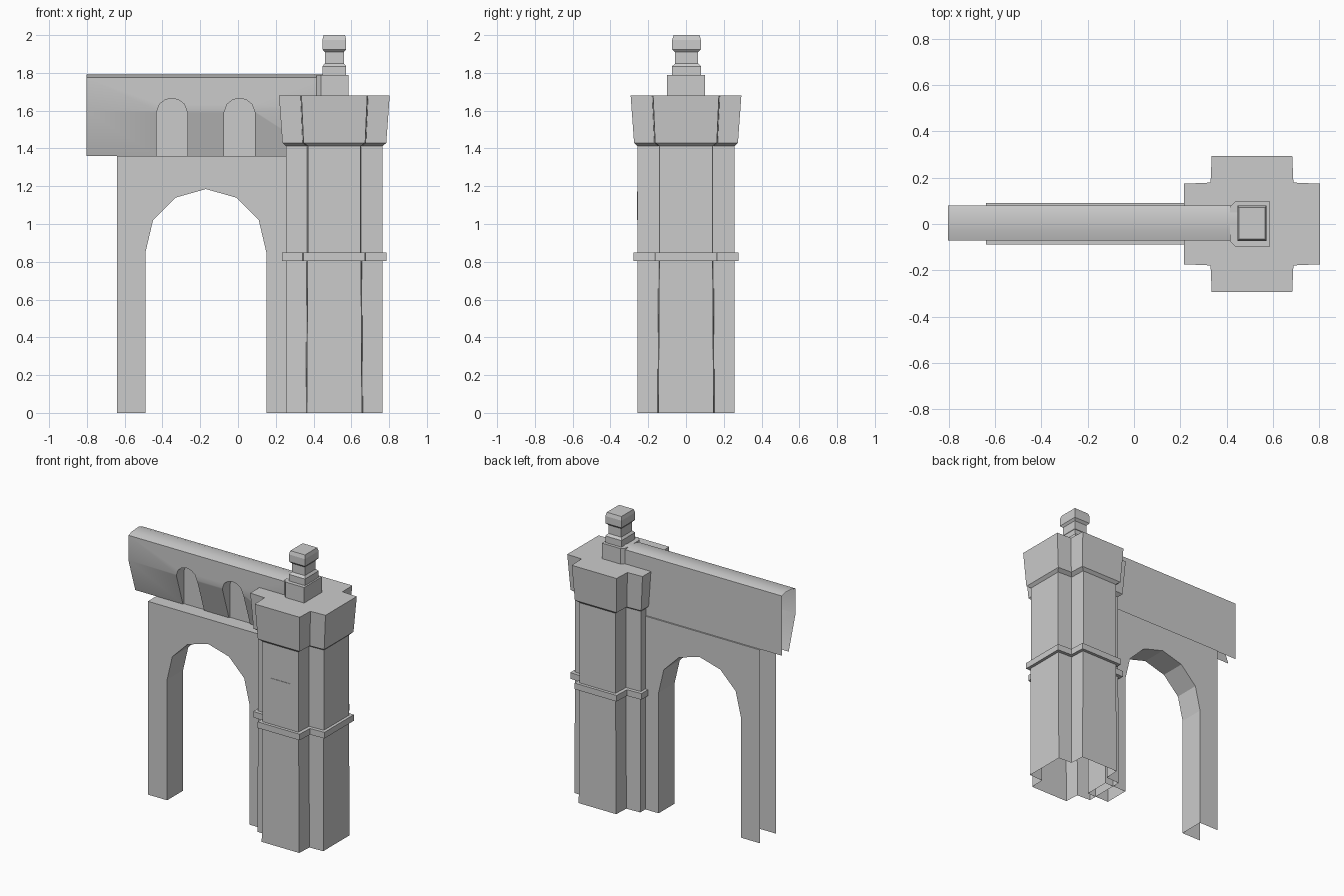
import bpy, bmesh
from mathutils import Vector

if "Cube" in bpy.data.objects:
    bpy.data.objects.remove(bpy.data.objects["Cube"], do_unlink=True)

# Plain stone colour
stone = bpy.data.materials.new("grey_stone")
stone.use_nodes = True
colour = (0.6, 0.6, 0.6, 1)
stone.diffuse_color = colour
stone.node_tree.nodes["Principled BSDF"].inputs["Base Color"].default_value = colour


def add_object(name, bm):
    bmesh.ops.recalc_face_normals(bm, faces=bm.faces[:])
    mesh = bpy.data.meshes.new(name)
    bm.to_mesh(mesh)
    bm.free()
    mesh.materials.append(stone)
    obj = bpy.data.objects.new(name, mesh)
    bpy.context.collection.objects.link(obj)
    return obj


def prism(name, points, vector):
    """Extrude one flat outline along a vector."""
    bm = bmesh.new()
    face = bm.faces.new([bm.verts.new(p) for p in points])
    new = bmesh.ops.extrude_face_region(bm, geom=[face], use_keep_orig=True)["geom"]
    verts = [g for g in new if isinstance(g, bmesh.types.BMVert)]
    bmesh.ops.translate(bm, verts=verts, vec=vector)
    return add_object(name, bm)


def stack(name, rings, cap_bottom=False):
    """Join a pile of matching outlines and cap the top."""
    bm = bmesh.new()
    loops = [[bm.verts.new(p) for p in ring] for ring in rings]
    for low, high in zip(loops, loops[1:]):
        for i in range(len(low)):
            j = (i + 1) % len(low)
            bm.faces.new((low[i], low[j], high[j], high[i]))
    bm.faces.new(loops[-1])
    if cap_bottom:
        bm.faces.new(loops[0])
    return add_object(name, bm)


def open_side(obj, direction, level):
    """Remove the flat faces lying at one extreme of the shell."""
    d = Vector(direction)
    bm = bmesh.new()
    bm.from_mesh(obj.data)
    gone = [f for f in bm.faces if f.normal.dot(d) > 0.95
            and abs(f.calc_center_median().dot(d) - level) < 0.01]
    bmesh.ops.delete(bm, geom=gone, context="FACES")
    bm.to_mesh(obj.data)
    bm.free()


# Arched wall, hollow below and at its free end
half_arch = [(0.32, 0), (0.32, 0.85), (0.28, 1.02), (0.16, 1.14)]
mid = -0.17
opening = [(mid - x, z) for x, z in half_arch] + [(mid, 1.185)]
opening += [(mid + x, z) for x, z in reversed(half_arch)]
outline = [(0.32, 0), (0.32, 1.36), (-0.64, 1.36), (-0.64, 0)] + opening
wall = prism("arched_wall", [(x, -0.088, z) for x, z in outline], (0, 0.178, 0))
open_side(wall, (0, 0, -1), 0)
open_side(wall, (-1, 0, 0), 0.64)

# Parapet with its undercut front
profile = [(0.08, 1.36), (0.08, 1.78), (0.04, 1.792), (-0.03, 1.787),
           (-0.072, 1.775), (-0.072, 1.6), (0.005, 1.36)]
parapet = prism("parapet", [(-0.803, y, z) for y, z in profile], (1.255, 0, 0))

# Two round-headed niches cut into the parapet
half_niche = [(0.082, 1.3), (0.082, 1.59), (0.065, 1.635), (0.035, 1.658)]
for x0 in (-0.35, 0.008):
    niche = [(x0 - x, z) for x, z in half_niche] + [(x0, 1.665)]
    niche += [(x0 + x, z) for x, z in reversed(half_niche)]
    cutter = prism("niche_cutter", [(x, -0.3, z) for x, z in niche], (0, 0.315, 0))
    cutter.hide_render = True
    mod = parapet.modifiers.new("niche", "BOOLEAN")
    mod.operation, mod.solver, mod.object = "DIFFERENCE", "EXACT", cutter
    graph = bpy.context.evaluated_depsgraph_get()
    cut_mesh = bpy.data.meshes.new_from_object(parapet.evaluated_get(graph))
    parapet.modifiers.clear()
    parapet.data = cut_mesh
    bpy.data.objects.remove(cutter, do_unlink=True)
open_side(parapet, (0, 0, -1), -1.36)
open_side(parapet, (-1, 0, 0), 0.803)
bpy.ops.object.select_all(action="DESELECT")
parapet.select_set(True)
bpy.context.view_layer.objects.active = parapet
bpy.ops.object.shade_smooth_by_angle()

# Cross-shaped tower with string course and flared head
CX = 0.51


def cross(z, reach, arm):
    inner = arm + 0.005
    ring, x, y = [], 1, 0
    for _ in range(4):
        for u, v in ((reach, -arm), (reach, arm), (inner, inner)):
            ring.append((CX + u * x - v * y, u * y + v * x, z))
        x, y = -y, x
    return ring


levels = [(0, 0.256, 0.146), (0.805, 0.256, 0.141), (0.805, 0.277, 0.163),
          (0.848, 0.277, 0.163), (0.848, 0.256, 0.139), (1.412, 0.256, 0.139),
          (1.43, 0.275, 0.163), (1.68, 0.293, 0.174)]
stack("tower", [cross(*level) for level in levels])

# Square panel on the tower front
prism("front_panel", [(0.435, -0.25, 1.022), (0.585, -0.25, 1.022),
                      (0.585, -0.25, 1.172), (0.435, -0.25, 1.172)], (0, -0.009, 0))

# Plinth on top of the tower, tapering into the parapet
side = [(0.415, 0.075), (0.44, 0.1), (0.585, 0.1)]
plan = side + [(x, -y) for x, y in reversed(side)]
prism("plinth", [(x, y, 1.67) for x, y in plan], (0, 0, 0.119))

# Square pinnacle
steps = [(1.78, 1), (1.835, 1), (1.85, 0.8), (1.91, 0.8), (1.925, 1), (1.975, 1), (2, 0.9)]
corners = [(-1, -1), (1, -1), (1, 1), (-1, 1)]
stack("pinnacle", [[(CX + 0.063 * s * x, 0.003 + 0.076 * s * y, z) for x, y in corners]
                   for z, s in steps], cap_bottom=True)
